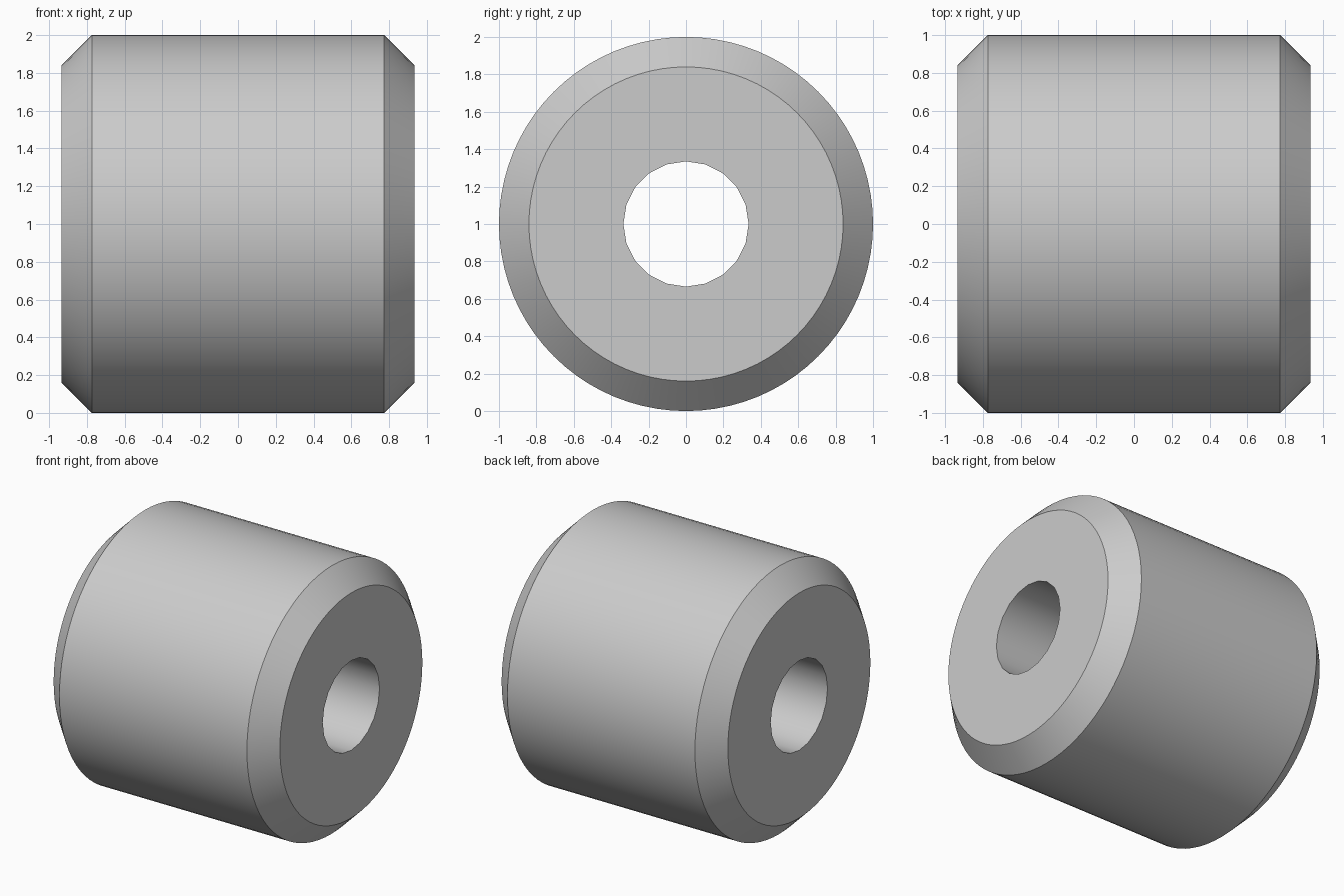
import bpy
import bmesh
from math import cos, sin, tau, radians

cube = bpy.data.objects.get("Cube")
if cube:
    bpy.data.objects.remove(cube, do_unlink=True)

HALF_LENGTH, RADIUS, CHAMFER, BORE = 0.934, 1.0, 0.16, 0.335
OUTER_SIDES, BORE_SIDES = 80, 20

bm = bmesh.new()


def ring(x, radius, sides):
    """Closed loop of vertices around the x axis."""
    angles = [tau * i / sides for i in range(sides)]
    return [bm.verts.new((x, radius * cos(a), radius * sin(a))) for a in angles]


def bridge(a, b):
    n = len(a)
    for i in range(n):
        j = (i + 1) % n
        bm.faces.new((a[i], a[j], b[j], b[i]))


# Outer wall: chamfer, cylinder, chamfer
flat = HALF_LENGTH - CHAMFER
profile = [(-HALF_LENGTH, RADIUS - CHAMFER), (-flat, RADIUS),
           (flat, RADIUS), (HALF_LENGTH, RADIUS - CHAMFER)]
outer = [ring(x, r, OUTER_SIDES) for x, r in profile]
for a, b in zip(outer, outer[1:]):
    bridge(a, b)

# Through bore
bore = [ring(x, BORE, BORE_SIDES) for x in (-HALF_LENGTH, HALF_LENGTH)]
bridge(*bore)

# Flat annular end faces
for side in (-1, 1):
    rim = [e for e in bm.edges if e.is_boundary
           and all(v.co.x * side > flat for v in e.verts)]
    bmesh.ops.triangle_fill(bm, edges=rim, use_beauty=True, normal=(side, 0, 0))

bmesh.ops.recalc_face_normals(bm, faces=bm.faces)
mesh = bpy.data.meshes.new("bushing")
bm.to_mesh(mesh)
bm.free()

bushing = bpy.data.objects.new("bushing", mesh)
bushing.location.z = RADIUS
bpy.context.collection.objects.link(bushing)

# Smooth round walls with crisp rims
bpy.ops.object.select_all(action='DESELECT')
bushing.select_set(True)
bpy.context.view_layer.objects.active = bushing
bpy.ops.object.shade_smooth_by_angle(angle=radians(30))
